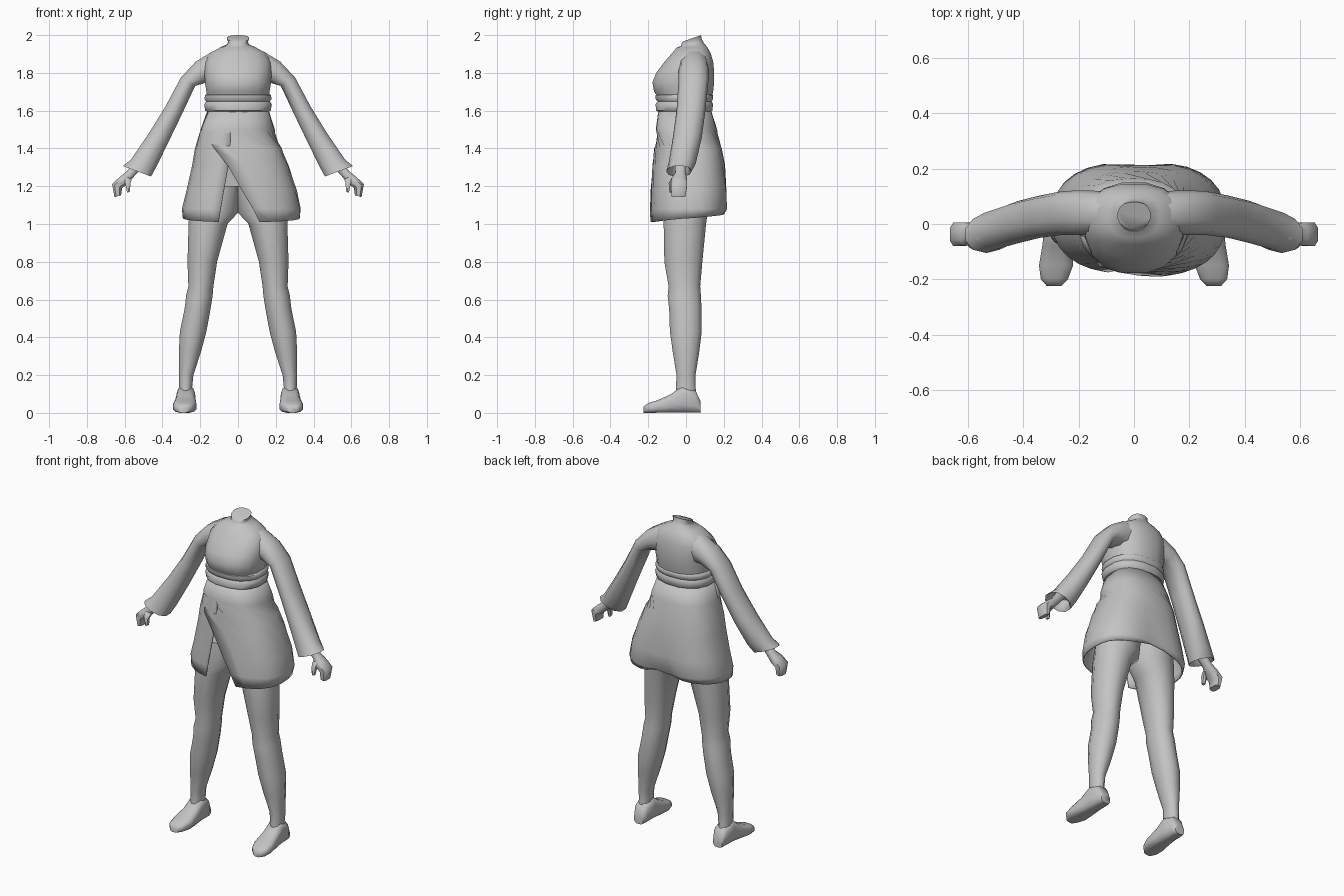
import bpy, bmesh, math
from mathutils import Vector

grey = bpy.data.materials.new("soft grey")
grey.diffuse_color = (0.55, 0.55, 0.55, 1)


def spow(v, e):
    return math.copysign(abs(v) ** e, v)


def finish(name, bm, angle=55):
    me = bpy.data.meshes.new(name)
    bm.to_mesh(me)
    bm.free()
    ob = bpy.data.objects.new(name, me)
    bpy.context.collection.objects.link(ob)
    me.materials.append(grey)
    bpy.ops.object.select_all(action='DESELECT')
    ob.select_set(True)
    bpy.context.view_layer.objects.active = ob
    bpy.ops.object.shade_smooth_by_angle(angle=math.radians(angle))
    return ob


def loft(name, rings, n=12, e=1.0, side=1):
    """Skin closed rings, each given as (centre, half axis u, half axis v)."""
    bm = bmesh.new()
    rows = []
    for c, u, v in rings:
        row = []
        for i in range(n):
            a = 2 * math.pi * (i + 0.5) / n
            p = Vector(c) + Vector(u) * spow(math.cos(a), e) + Vector(v) * spow(math.sin(a), e)
            row.append(bm.verts.new((p.x * side, p.y, p.z)))
        rows.append(row)
    for r, s in zip(rows, rows[1:]):
        for i in range(n):
            j = (i + 1) % n
            bm.faces.new((r[i], r[j], s[j], s[i]))
    bm.faces.new(rows[0])
    bm.faces.new(rows[-1])
    bmesh.ops.recalc_face_normals(bm, faces=bm.faces)
    return finish(name, bm)


def limb(x1, z1, x2, z2, y0, y1):
    """Ring between an outer and an inner point of the front outline."""
    return (((x1 + x2) / 2, (y0 + y1) / 2, (z1 + z2) / 2),
            ((x1 - x2) / 2, 0, (z1 - z2) / 2), (0, (y1 - y0) / 2, 0))


def level(z, w, y0, y1, tilt=0):
    """Level ring centred on x = 0, its back raised by tilt."""
    return ((0, (y0 + y1) / 2, z), (w, 0, 0), (0, (y1 - y0) / 2, tilt))


# Torso, shoulders and neck
loft("torso", [level(*r) for r in [
    (1.58, .155, -.13, .125), (1.66, .165, -.14, .138), (1.70, .170, -.172, .146),
    (1.75, .178, -.180, .152), (1.80, .180, -.160, .152), (1.86, .178, -.115, .146),
    (1.905, .150, -.075, .132), (1.935, .095, -.05, .115), (1.95, .058, -.03, .095, .01),
    (1.965, .052, -.025, .085, .012), (1.983, .060, -.017, .08, .017)]], 16, .85)

# Rolled sash with two bands
loft("sash", [level(*r) for r in [
    (1.585, .15, -.13, .125), (1.60, .176, -.160, .142), (1.635, .182, -.164, .146),
    (1.648, .172, -.152, .138), (1.662, .180, -.164, .146), (1.682, .178, -.164, .146),
    (1.695, .155, -.14, .13)]], 16, .85)

# Wrapped skirt: one sheet from the outer front edge around to the under edge
# z, left, right, front, back, outer edge x, under edge x
rows = [(1.61, -.160, .160, -.145, .130, -.155, -.04),
        (1.50, -.200, .195, -.160, .165, -.197, -.04),
        (1.40, -.228, .232, -.170, .190, -.125, -.045),
        (1.31, -.243, .268, -.178, .207, -.055, -.055),
        (1.18, -.272, .312, -.187, .225, .020, -.080),
        (1.08, -.297, .332, -.192, .228, .080, -.098),
        (1.03, -.292, .328, -.193, .215, .115, -.110)]
E, N = .8, 28
bm = bmesh.new()
sheet = []
for k, (z, x0, x1, y0, y1, xs, xe) in enumerate(rows):
    cx, cy, rx, ry = (x0 + x1) / 2, (y0 + y1) / 2, (x1 - x0) / 2, (y1 - y0) / 2

    def edge(x):
        return -math.acos(max(-1, min(1, spow((x - cx) / rx, 1 / E))))
    a0, a1 = edge(xs), edge(xe) + 2 * math.pi
    line = []
    for i in range(N + 1):
        t = i / N
        a = a0 + (a1 - a0) * t
        f = 1 - .05 * max(0, t - .8) / .2          # tuck the under edge inside
        px, py, pz = spow(math.cos(a), E) * rx * f, spow(math.sin(a), E) * ry * f, z
        if k >= 4:                                 # uneven hem, notched behind
            mid = max(0, math.sin(a)) * math.exp(-(px / .09) ** 2)
            py -= .018 * mid
            if k == 6:
                pz += .02 * math.sin(a) + .03 * mid
        line.append(bm.verts.new((cx + px, cy + py, pz)))
    sheet.append(line)
for r, s in zip(sheet, sheet[1:]):
    for i in range(N):
        bm.faces.new((r[i], s[i], s[i + 1], r[i + 1]))
skirt = finish("skirt", bm)
mod = skirt.modifiers.new("cloth thickness", 'SOLIDIFY')
mod.thickness = .008
mod.offset = -1

for side, tag in ((1, "left"), (-1, "right")):
    # Sleeve flaring to an open cuff, with the lining turned in at the end
    loft(tag + "_sleeve", [limb(*r) for r in [
        (.06, 1.935, .08, 1.75, -.03, .115), (.14, 1.915, .13, 1.74, -.04, .12),
        (.225, 1.862, .17, 1.745, -.04, .122), (.305, 1.775, .225, 1.73, -.04, .118),
        (.385, 1.625, .295, 1.58, -.05, .103), (.475, 1.48, .367, 1.43, -.07, .083),
        (.57, 1.342, .43, 1.30, -.092, .052), (.612, 1.308, .457, 1.25, -.105, .03),
        (.60, 1.312, .468, 1.262, -.095, .02), (.55, 1.36, .46, 1.32, -.075, .02)]],
        10, .9, side)
    # Curled hand
    loft(tag + "_hand", [limb(*r) for r in [
        (.55, 1.335, .505, 1.30, -.06, .0), (.59, 1.28, .55, 1.25, -.058, .0),
        (.628, 1.25, .58, 1.215, -.08, .008), (.668, 1.212, .612, 1.19, -.083, .008),
        (.655, 1.142, .618, 1.152, -.078, .0)]], 8, .75, side)
    loft(tag + "_thumb", [limb(*r) for r in [
        (.60, 1.255, .56, 1.235, -.075, -.03), (.60, 1.22, .568, 1.212, -.092, -.055),
        (.588, 1.165, .57, 1.172, -.088, -.062)]], 6, .9, side)
    # Leg from hip to ankle
    loft(tag + "_leg", [limb(*r) for r in [
        (.24, 1.20, -.01, 1.20, -.11, .13), (.262, 1.09, -.005, 1.06, -.12, .12),
        (.265, 1.0, .052, 1.0, -.122, .11), (.27, .80, .108, .80, -.118, .09),
        (.265, .67, .128, .67, -.095, .078), (.277, .62, .132, .62, -.10, .082),
        (.285, .55, .143, .55, -.092, .085), (.31, .43, .165, .43, -.088, .086),
        (.315, .32, .195, .32, -.072, .072), (.314, .20, .235, .20, -.052, .052),
        (.312, .13, .242, .13, -.055, .053), (.318, .06, .238, .06, -.06, .06)]],
        12, .95, side)
    # Foot: heel, instep and toe
    loft(tag + "_foot", [((cx, y, h / 2), (w, 0, 0), (0, 0, h / 2)) for y, cx, w, h in [
        (.078, .275, .032, .06), (.05, .275, .045, .12), (-.02, .276, .050, .145),
        (-.08, .278, .055, .10), (-.15, .282, .063, .068), (-.20, .288, .05, .052),
        (-.225, .289, .026, .034)]], 12, .65, side)
